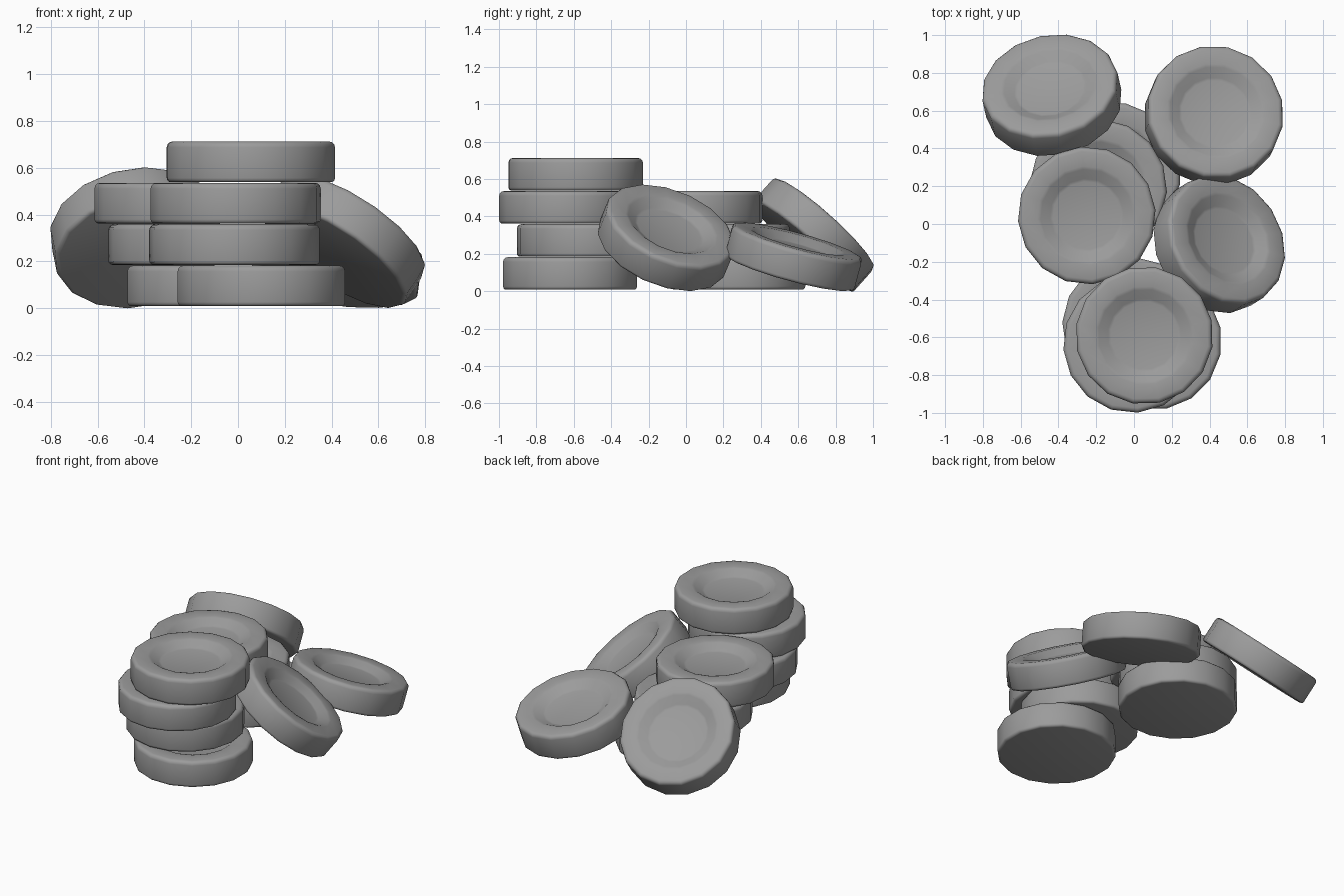
import bpy, bmesh, math
from mathutils import Vector, Matrix

cube = bpy.data.objects.get("Cube")
if cube:
    bpy.data.objects.remove(cube, do_unlink=True)

SIDES, RADIUS, THICK = 16, 0.365, 0.174
HALF = THICK / 2

grey = bpy.data.materials.new("mid grey")
grey.use_nodes = True
color = (0.33, 0.33, 0.33, 1)
grey.diffuse_color = color
grey.node_tree.nodes["Principled BSDF"].inputs["Base Color"].default_value = color


def arc(bevel, start, sign):
    """Rounded outer corner of the profile, as (radius, height) points."""
    pts = []
    for i in range(4):
        a = math.radians(start + 30 * i)
        pts.append((RADIUS - bevel + bevel * math.cos(a),
                    sign * (HALF - bevel) + bevel * math.sin(a)))
    return pts


# Half section: flat underside, rounded wall, broad rim, sunken dish
PROFILE = (arc(0.018, -90, -1) + arc(0.025, 0, 1)
           + [(0.262, HALF), (0.245, HALF - 0.005), (0.195, HALF - 0.038),
              (0.18, HALF - 0.042)])


def disc_mesh():
    bm = bmesh.new()
    rings = []
    for r, z in PROFILE:
        angles = [2 * math.pi * (k + 0.5) / SIDES for k in range(SIDES)]
        rings.append([bm.verts.new((r * math.cos(a), r * math.sin(a), z)) for a in angles])
    for low, high in zip(rings, rings[1:]):
        for k in range(SIDES):
            n = (k + 1) % SIDES
            bm.faces.new((low[k], low[n], high[n], high[k]))
    bm.faces.new(rings[0][::-1])
    bm.faces.new(rings[-1])
    mesh = bpy.data.meshes.new("dished_disc")
    bm.to_mesh(mesh)
    bm.free()
    mesh.materials.append(grey)
    return mesh


def add_disc(name, center, normal=(0, 0, 1), spin=0):
    ob = bpy.data.objects.new(name, disc_mesh())
    bpy.context.collection.objects.link(ob)
    tilt = Vector((0, 0, 1)).rotation_difference(Vector(normal)).to_matrix().to_4x4()
    ob.matrix_world = (Matrix.Translation(center) @ tilt
                       @ Matrix.Rotation(math.radians(spin), 4, "Z"))
    bpy.ops.object.select_all(action="DESELECT")
    ob.select_set(True)
    bpy.context.view_layer.objects.active = ob
    bpy.ops.object.shade_smooth_by_angle(angle=math.radians(35))


# Upright stacks, listed from the bottom up
stacks = {
    "front_stack": [(0.10, -0.62), (-0.015, -0.54), (-0.01, -0.635), (0.055, -0.59)],
    "middle_stack": [(-0.115, 0.28), (-0.19, 0.19), (-0.25, 0.045)],
}
for name, centers in stacks.items():
    for level, (x, y) in enumerate(centers):
        z = 0.008 + HALF + level * 0.1767
        add_disc(f"{name}_disc_{level + 1}", (x, y, z), spin=level * 8)

# Leaning discs
add_disc("left_leaning_disc", (0.4525, -0.105, 0.287), (0.52, 0.33, 0.785))
add_disc("back_left_leaning_disc", (0.4225, 0.575, 0.185), (0.13, 0.26, 0.957))
add_disc("back_right_leaning_disc", (-0.435, 0.683, 0.302), (-0.15, 0.66, 0.738))
